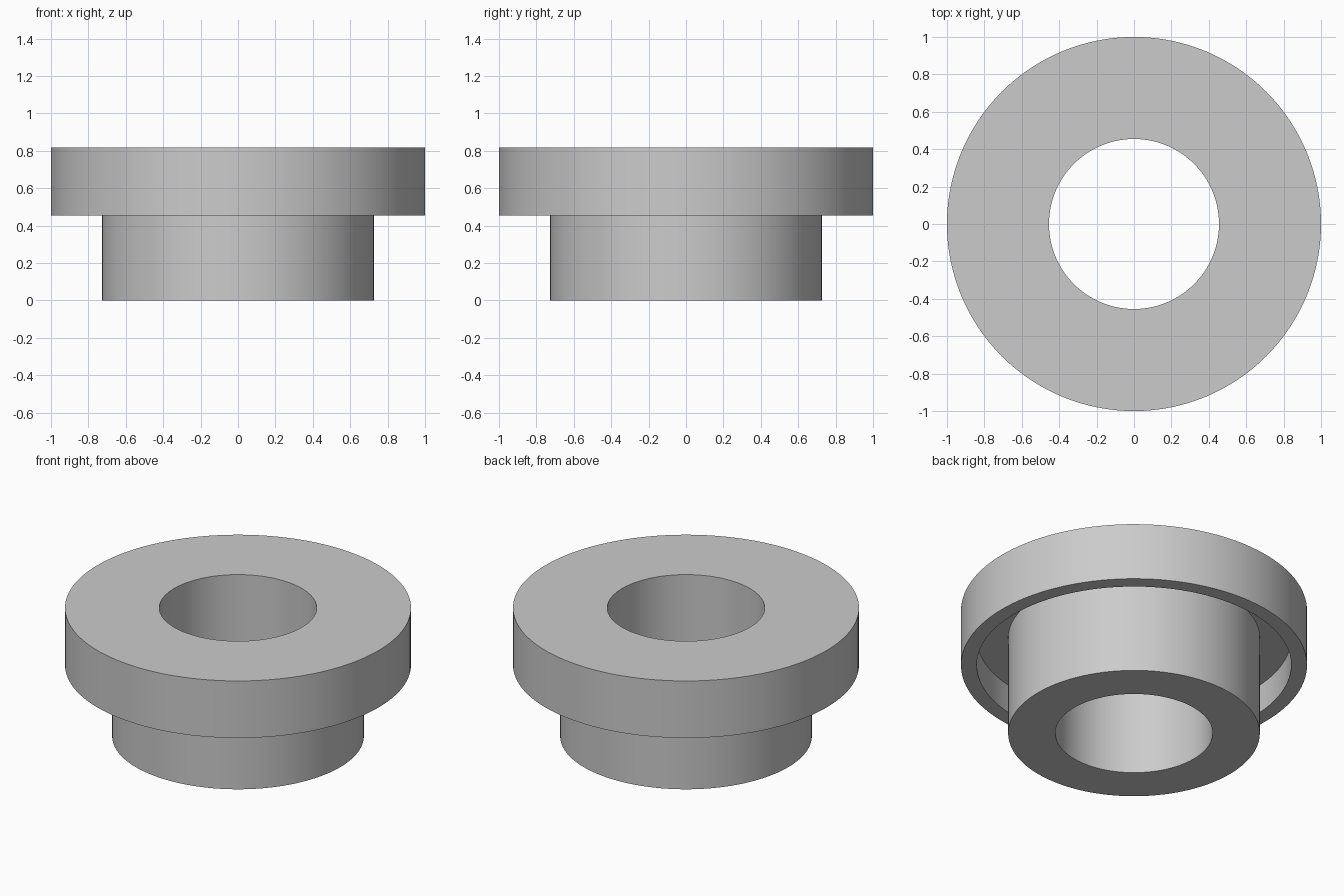
import bpy, bmesh
from math import tau
from mathutils import Matrix, Vector

cube = bpy.data.objects.get("Cube")
if cube:
    bpy.data.objects.remove(cube, do_unlink=True)

SEGMENTS = 128
UNIT = 1 / 11  # the flange radius is eleven units

grey = bpy.data.materials.new("plain grey")
grey.use_nodes = True
colour = (0.6, 0.6, 0.6, 1)
grey.diffuse_color = colour
grey.node_tree.nodes["Principled BSDF"].inputs["Base Color"].default_value = colour


def turned_part(name, profile, material):
    """Revolve a closed (radius, height) profile about the z axis."""
    bm = bmesh.new()
    verts = [bm.verts.new(Vector((r, 0, z)) * UNIT) for r, z in profile]
    edges = [bm.edges.new((a, b)) for a, b in zip(verts, verts[1:] + verts[:1])]
    bmesh.ops.spin(bm, geom=verts + edges, cent=(0, 0, 0), axis=(0, 0, 1),
                   angle=tau, steps=SEGMENTS, use_merge=True)
    bmesh.ops.remove_doubles(bm, verts=bm.verts, dist=1e-5)
    bmesh.ops.recalc_face_normals(bm, faces=bm.faces)
    mesh = bpy.data.meshes.new(name)
    bm.to_mesh(mesh)
    bm.free()
    mesh.materials.append(material)
    part = bpy.data.objects.new(name, mesh)
    bpy.context.collection.objects.link(part)
    bpy.ops.object.select_all(action="DESELECT")
    part.select_set(True)
    bpy.context.view_layer.objects.active = part
    bpy.ops.object.shade_smooth_by_angle()
    return part


# Bored hub with a wide flange, hollowed underneath to leave an outer lip
turned_part("flanged_bushing", [
    (5, 0), (8, 0),        # hub foot
    (8, 7), (10, 7),       # hub wall and recess ceiling
    (10, 5), (11, 5),      # outer lip
    (11, 9), (5, 9),       # flange rim and top
], grey)
